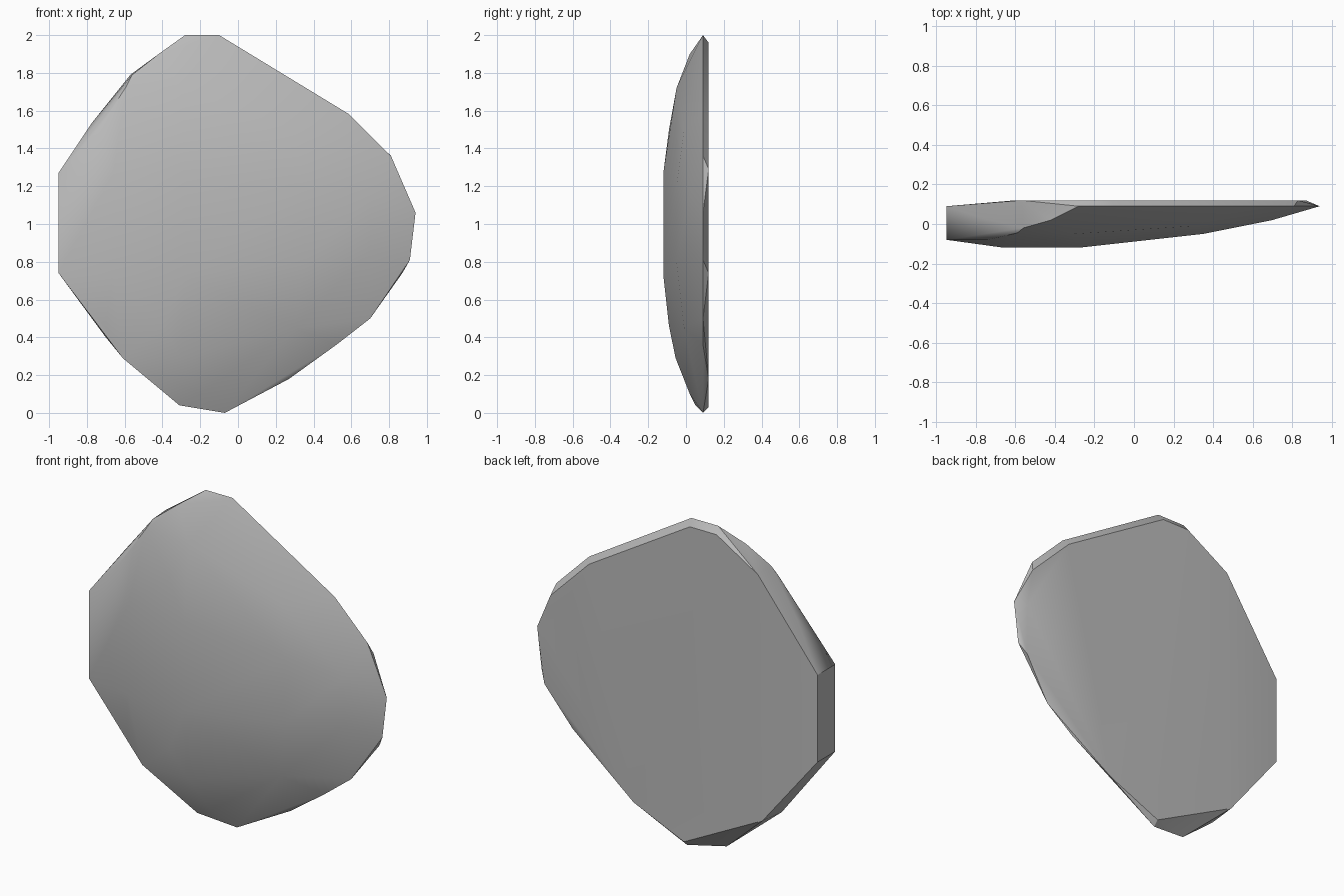
import bpy, bmesh, math

cube = bpy.data.objects.get("Cube")
if cube:
    bpy.data.objects.remove(cube, do_unlink=True)

# Stone colour
stone = bpy.data.materials.new("stone_grey")
stone.use_nodes = True
grey = (0.5, 0.5, 0.5, 1)
stone.diffuse_color = grey
stone.node_tree.nodes["Principled BSDF"].inputs["Base Color"].default_value = grey

# Thin rim of the slab, all at one depth (x, z)
rim = [(-.95, 1.27), (-.28, 2), (-.1, 2), (.59, 1.58), (.81, 1.36), (.94, 1.06),
       (.91, .81), (.7, .5), (.52, .36), (-.07, 0), (-.95, .74)]
# Flat back plate (x, z)
back = [(-.57, 1.79), (-.29, 1.96), (-.11, 1.96), (.57, 1.55), (.83, 1.29),
        (.87, 1.05), (.87, .74), (.27, .18), (-.07, .03), (-.6, .3)]
# Domed front and the broken left edge (x, y, z)
front = [(-.95, -.08, 1.27), (-.95, -.08, .74),
         (-.66, -.12, 1.27), (-.66, -.12, .73), (-.28, -.12, 1.27), (-.28, -.12, .73),
         (-.74, -.08, 1.5), (-.4, -.09, 1.5), (-.59, -.045, 1.73), (-.3, -.05, 1.72),
         (-.56, -.02, 1.79), (-.42, .02, 1.9), (-.77, .03, 1.54),
         (-.7, -.07, .45), (-.4, -.09, .46), (-.61, -.05, .29), (-.3, -.055, .29),
         (-.7, .03, .4), (-.31, .05, .04), (-.2, .02, .1),
         (.35, -.05, 1.2), (.35, -.05, .8), (.3, -.01, 1.5), (.3, -.01, .45),
         (.7, .02, 1.15), (.7, .02, .85)]

points = [(x, .09, z) for x, z in rim] + [(x, .12, z) for x, z in back] + front

# Wrap the outline in a faceted convex shell
bm = bmesh.new()
for p in points:
    bm.verts.new(p)
hull = bmesh.ops.convex_hull(bm, input=bm.verts)
loose = {v for v in hull["geom_interior"] + hull["geom_unused"]
         if isinstance(v, bmesh.types.BMVert)}
bmesh.ops.delete(bm, geom=list(loose), context="VERTS")
bmesh.ops.dissolve_limit(bm, angle_limit=math.radians(1), verts=bm.verts, edges=bm.edges)
bmesh.ops.recalc_face_normals(bm, faces=bm.faces)

mesh = bpy.data.meshes.new("stone_slab")
bm.to_mesh(mesh)
bm.free()
mesh.materials.append(stone)
slab = bpy.data.objects.new("stone_slab", mesh)
bpy.context.collection.objects.link(slab)

# Smooth dome with crisp edges
bpy.ops.object.select_all(action="DESELECT")
slab.select_set(True)
bpy.context.view_layer.objects.active = slab
bpy.ops.object.shade_smooth_by_angle(angle=math.radians(30))
